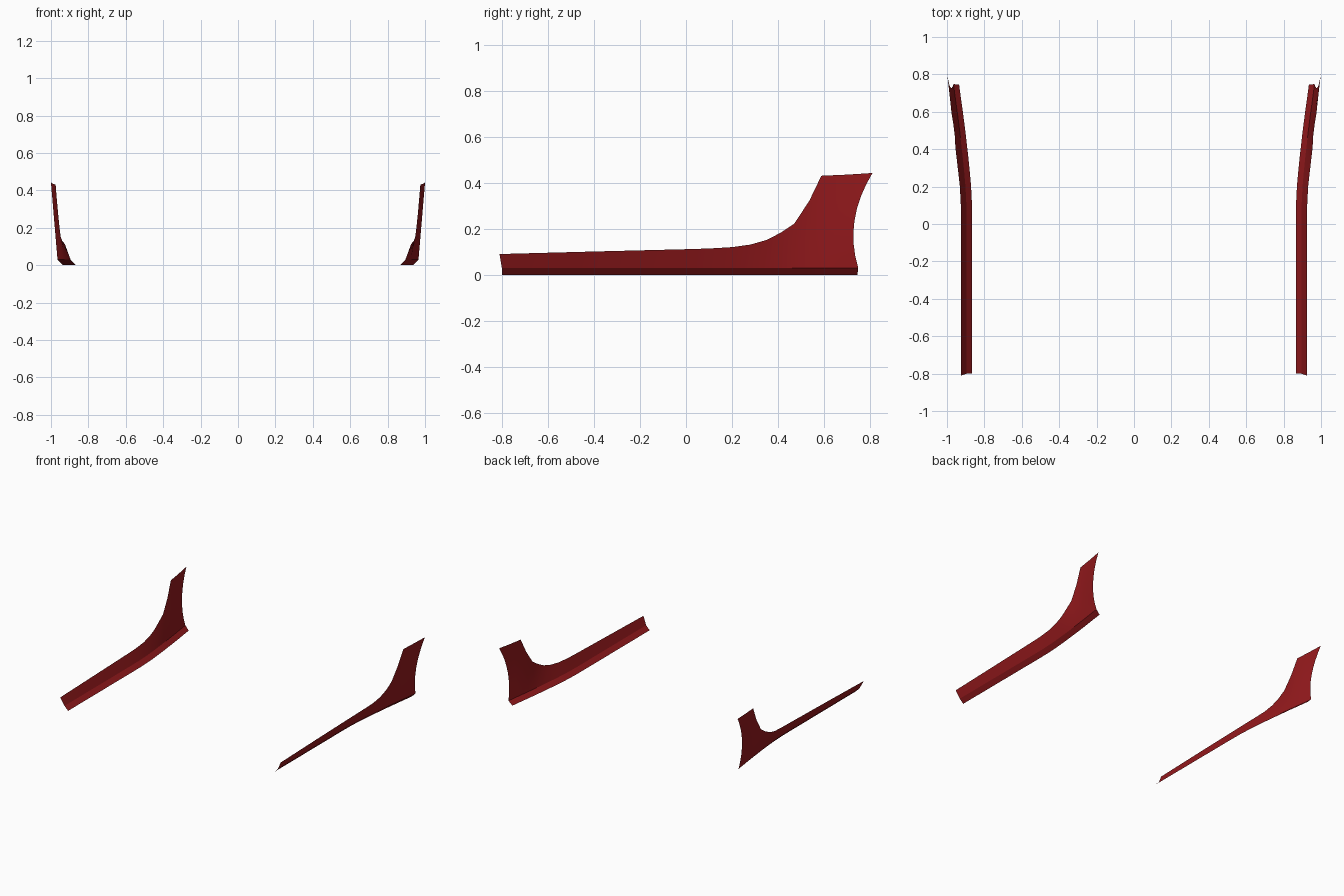
import bpy, bmesh

if "Cube" in bpy.data.objects:
    bpy.data.objects.remove(bpy.data.objects["Cube"])

paint = bpy.data.materials.new("dark_red_paint")
paint.diffuse_color = (0.3, 0.01, 0.012, 1)
paint.use_nodes = True
paint.node_tree.nodes["Principled BSDF"].inputs["Base Color"].default_value = paint.diffuse_color

# Stations front to back: bottom y, bottom x, top y, top x, top z, rear-arch inset
STATIONS = [
    (-0.80, 0.865, -0.81, 0.924, 0.090, 0),
    (-0.40, 0.865, -0.40, 0.924, 0.101, 0),
    (0.00, 0.865, 0.00, 0.925, 0.111, 0),
    (0.10, 0.866, 0.10, 0.926, 0.114, 0),
    (0.20, 0.871, 0.20, 0.931, 0.120, 0),
    (0.28, 0.878, 0.28, 0.940, 0.131, 0),
    (0.35, 0.885, 0.35, 0.948, 0.151, 0),
    (0.42, 0.893, 0.41, 0.955, 0.182, 0),
    (0.49, 0.901, 0.47, 0.958, 0.222, 0),
    (0.545, 0.908, 0.535, 0.966, 0.320, 0.003),
    (0.60, 0.915, 0.588, 0.975, 0.430, 0.008),
    (0.67, 0.925, 0.70, 0.987, 0.435, 0.025),
    (0.745, 0.935, 0.81, 1.000, 0.442, 0.047),
]
ROWS = 8


def column(yb, xb, yt, xt, zt, inset):
    # tucked-under lip, then the side wall leaning out to the top edge
    ym, xm, zm = yb + 0.003 * (yb > 0.7), xb + 0.03, 0.03
    pts = [(xb, yb, 0)]
    for i in range(ROWS + 1):
        t = i / ROWS
        pts.append((xm + (xt - xm) * t,
                    ym + (yt - ym) * t - inset * 4 * t * (1 - t),
                    zm + (zt - zm) * t))
    return pts


def side_panel(name, side):
    bm = bmesh.new()
    cols = [[bm.verts.new((side * x, y, z)) for x, y, z in column(*s)]
            for s in STATIONS]
    for a, b in zip(cols, cols[1:]):
        for i in range(len(a) - 1):
            quad = [a[i], b[i], b[i + 1], a[i + 1]]
            bm.faces.new(quad if side > 0 else quad[::-1])
    mesh = bpy.data.meshes.new(name)
    bm.to_mesh(mesh)
    bm.free()
    mesh.materials.append(paint)
    ob = bpy.data.objects.new(name, mesh)
    bpy.context.collection.objects.link(ob)
    bpy.ops.object.select_all(action='DESELECT')
    ob.select_set(True)
    bpy.context.view_layer.objects.active = ob
    bpy.ops.object.shade_smooth_by_angle(angle=0.35)


# Sill panels with rear quarter fin, one per side
side_panel("right_side_sill", 1)
side_panel("left_side_sill", -1)
